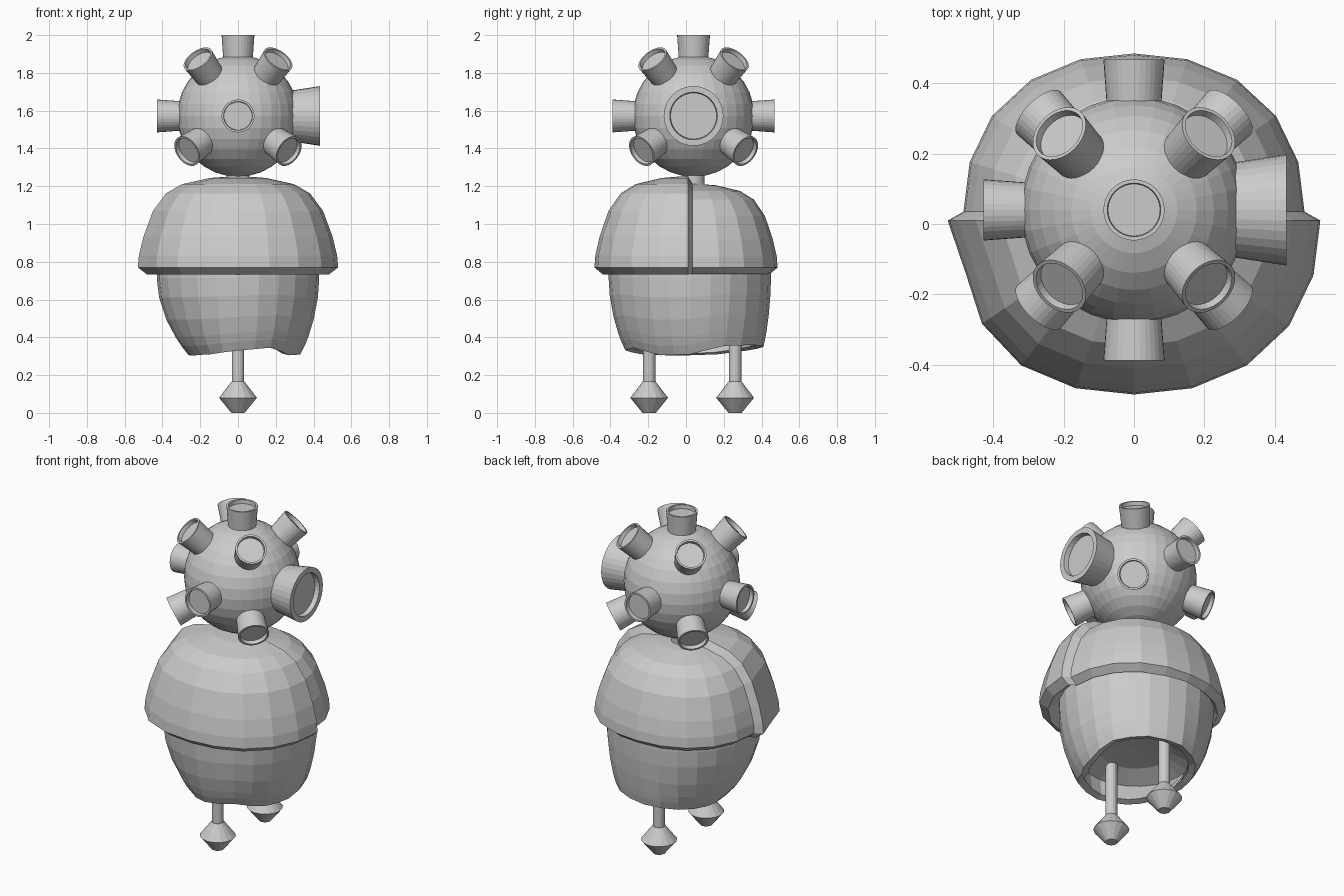
import bpy, bmesh
from math import sin, cos, pi, radians
from mathutils import Vector

if "Cube" in bpy.data.objects:
    bpy.data.objects.remove(bpy.data.objects["Cube"])

HEAD = Vector((0, 0.04, 1.572))


def skin(name, columns):
    """Closed surface from a ring of profile columns; poles are merged."""
    bm = bmesh.new()
    grid = [[bm.verts.new(p) for p in col] for col in columns]
    for i, a in enumerate(grid):
        b = grid[(i + 1) % len(grid)]
        for j in range(len(a) - 1):
            bm.faces.new((a[j], b[j], b[j + 1], a[j + 1]))
    bmesh.ops.remove_doubles(bm, verts=bm.verts, dist=1e-5)
    bmesh.ops.dissolve_degenerate(bm, edges=bm.edges, dist=1e-5)
    bmesh.ops.recalc_face_normals(bm, faces=bm.faces)
    me = bpy.data.meshes.new(name)
    bm.to_mesh(me)
    bm.free()
    ob = bpy.data.objects.new(name, me)
    bpy.context.collection.objects.link(ob)
    return ob


def lathe(name, profile, loc, direction=(0, 0, 1), sides=32):
    cols = []
    for i in range(sides):
        a = 2 * pi * i / sides
        cols.append([(r * cos(a), r * sin(a), z) for r, z in profile])
    ob = skin(name, cols)
    ob.location = loc
    ob.rotation_mode = 'QUATERNION'
    ob.rotation_quaternion = Vector((0, 0, 1)).rotation_difference(Vector(direction).normalized())
    return ob


def lerp_keys(keys, t):
    i = int(t)
    a, b = keys[i % len(keys)], keys[(i + 1) % len(keys)]
    return a + (b - a) * (t - i)


# head ball
bm = bmesh.new()
bmesh.ops.create_uvsphere(bm, u_segments=32, v_segments=16, radius=0.322)
me = bpy.data.meshes.new("head_ball")
bm.to_mesh(me)
bm.free()
head = bpy.data.objects.new("head_ball", me)
head.location = HEAD
bpy.context.collection.objects.link(head)

# nozzles: four small straight ones, one large on the right, eight diagonal
small = [(0, 0.25), (0.074, 0.25), (0.087, 0.428), (0.076, 0.428), (0.074, 0.405), (0, 0.405)]
large = [(0, 0.2), (0.122, 0.2), (0.158, 0.434), (0.126, 0.434), (0.122, 0.405), (0, 0.405)]
for label, d in (("top", (0, 0, 1)), ("left", (-1, 0, 0)),
                 ("front", (0, -1, 0)), ("back", (0, 1, 0))):
    lathe("nozzle_" + label, small, HEAD, d)
lathe("large_nozzle", large, HEAD, (1, 0, 0))
for sx in (-1, 1):
    for sy in (-1, 1):
        lathe("upper_nozzle", small, HEAD, (sx * 0.215, sy * 0.22, 0.305))
        lathe("lower_nozzle", small, HEAD, (sx * 0.275, sy * 0.28, -0.19))

# neck
lathe("neck", [(0, 1.1), (0.058, 1.1), (0.058, 1.3), (0, 1.3)], (0, 0.04, 0))

# upper shell: large front half stepping down to a smaller back half
# profile is (radial fraction, height fraction), running from underside to crown
shell_profile = [(0, 0.05), (0.78, 0.05), (0.91, -0.065), (1, 0.01), (0.99, 0.14),
                 (0.945, 0.34), (0.85, 0.62), (0.72, 0.81), (0.56, 0.91), (0.28, 0.977), (0, 1)]
LEFT_DENT = {1: 0.94, 2: 0.98}  # the front half is flatter on its left side


def shell_columns(start, a, b, yc, top, dent):
    cols = []
    for i in range(11):
        t = start + pi * i / 10
        c, s = cos(t), sin(t)
        k = dent.get(i, 1) / (abs(c) ** 2.2 + abs(s) ** 2.2) ** (1 / 2.2)
        cols.append([(f * a * k * c, yc + f * b * k * s, 0.765 + h * (top - 0.765))
                     for f, h in shell_profile])
    return cols


skin("upper_shell", shell_columns(pi, 0.53, 0.495, 0.01, 1.255, LEFT_DENT)
     + shell_columns(0, 0.485, 0.45, 0.035, 1.215, {}))

# lower shell: open bottom with a wavy rim and recessed ceiling
rim_z = [0.31, 0.355, 0.36, 0.35, 0.33, 0.31, 0.305, 0.305, 0.31, 0.33, 0.345, 0.305]
rim_r = [0.33, 0.37, 0.39, 0.39, 0.35, 0.29, 0.255, 0.255, 0.29, 0.34, 0.34, 0.31]
swell = [(0, 0), (0.1, 0.25), (0.2, 0.44), (0.38, 0.71), (0.62, 0.93), (0.82, 1), (1, 1)]
cols = []
for i in range(24):
    a = radians(15 * i)
    zr, rb = lerp_keys(rim_z, i / 2), lerp_keys(rim_r, i / 2)
    prof = [(0, 0.5), (0.2, 0.49), (0.31, 0.44), (rb - 0.04, zr + 0.01)]
    prof += [(rb + (0.43 - rb) * f, zr + (0.8 - zr) * s) for s, f in swell]
    prof.append((0, 0.85))
    cols.append([(r * cos(a), 0.02 + r * sin(a), z) for r, z in prof])
skin("lower_shell", cols)

# legs with spinning-top feet
leg = [(0, 0), (0.035, 0), (0.1, 0.08), (0.035, 0.165), (0.033, 0.165), (0.033, 0.55), (0, 0.55)]
for label, y in (("front", -0.195), ("back", 0.26)):
    lathe(label + "_leg", leg, (0, y, 0), sides=16)
